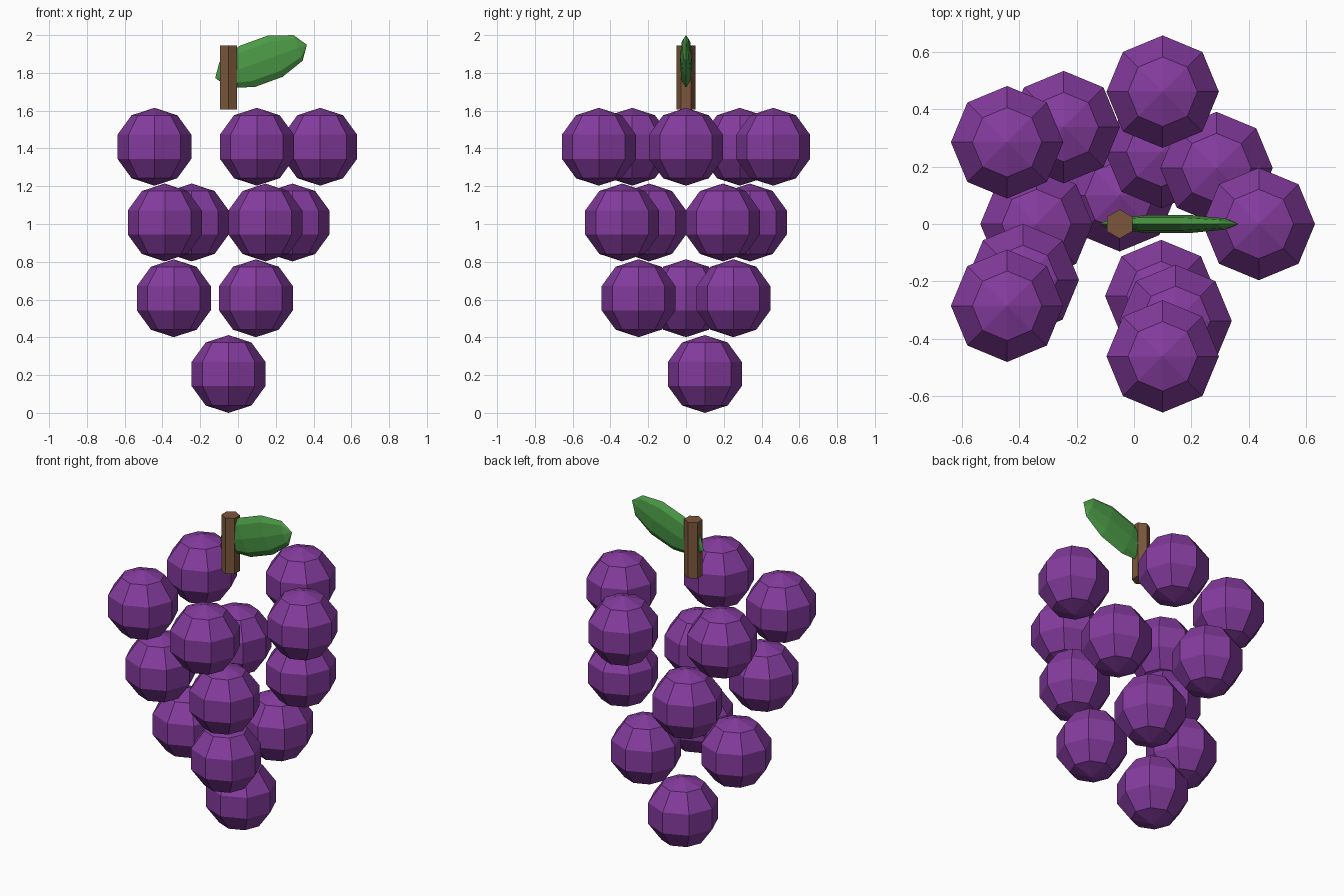
import bpy, bmesh
from math import cos, sin, radians
from mathutils import Matrix, Vector

cube = bpy.data.objects.get("Cube")
if cube:
    bpy.data.objects.remove(cube, do_unlink=True)


def material(name, rgb):
    mat = bpy.data.materials.new(name)
    mat.use_nodes = True
    color = (*rgb, 1.0)
    mat.diffuse_color = color
    mat.node_tree.nodes["Principled BSDF"].inputs["Base Color"].default_value = color
    return mat


def add_object(name, mesh, location):
    obj = bpy.data.objects.new(name, mesh)
    obj.location = location
    bpy.context.collection.objects.link(obj)
    return obj


def ball_mesh(name, mat, transform):
    """Faceted ball, eight segments around and five bands high."""
    bm = bmesh.new()
    bmesh.ops.create_uvsphere(bm, u_segments=8, v_segments=5, radius=1, matrix=transform)
    mesh = bpy.data.meshes.new(name)
    bm.to_mesh(mesh)
    bm.free()
    mesh.materials.append(mat)
    return mesh


purple = material("grape_purple", (0.23, 0.044, 0.34))
green = material("leaf_green", (0.07, 0.32, 0.06))
brown = material("stem_brown", (0.20, 0.095, 0.045))

AXIS_X = -0.05

# Grapes: rings that widen upward, as (height, ring radius, count, first angle)
radius = 0.206
grape = ball_mesh("grape", purple, Matrix.Scale(radius, 4))
tiers = [(0.206, 0.10, 1, 90), (0.607, 0.29, 3, 60),
         (1.008, 0.39, 4, 30), (1.409, 0.485, 5, 0)]
for tier, (z, ring, count, start) in enumerate(tiers, 1):
    for i in range(count):
        a = radians(start + 360 * i / count)
        add_object(f"grape_{tier}_{i + 1}", grape,
                   (AXIS_X + ring * cos(a), ring * sin(a), z))

# Stem: six-sided post with corners toward front and back
bm = bmesh.new()
corners = [radians(30 + 60 * i) for i in range(6)]
base = bm.faces.new([bm.verts.new((0.051 * cos(a), 0.051 * sin(a), 0)) for a in corners])
top = bmesh.ops.extrude_face_region(bm, geom=[base], use_keep_orig=True)
bmesh.ops.translate(bm, vec=Vector((0, 0, 0.34)),
                    verts=[v for v in top["geom"] if isinstance(v, bmesh.types.BMVert)])
bmesh.ops.recalc_face_normals(bm, faces=bm.faces)
stem = bpy.data.meshes.new("stem")
bm.to_mesh(stem)
bm.free()
stem.materials.append(brown)
add_object("stem", stem, (AXIS_X, 0, 1.605))

# Leaf: flattened ball, pole along its length, tilted up toward the left
shape = Matrix.Diagonal((0.122, 0.033, 0.258, 1))
tilt = Matrix.Rotation(radians(70), 4, 'Y')
add_object("leaf", ball_mesh("leaf", green, tilt @ shape), (0.122, 0, 1.861))
